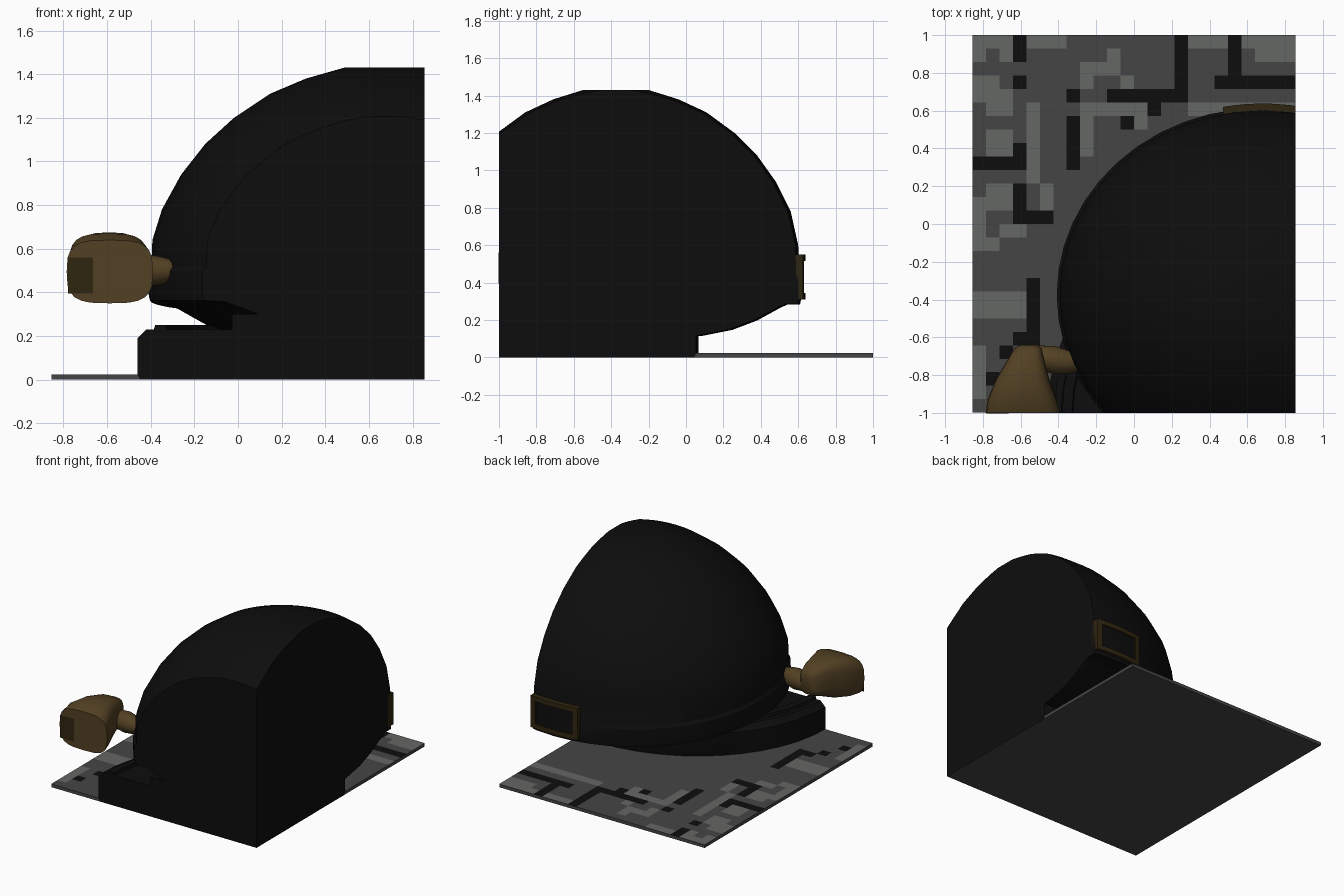
import bpy, bmesh, math
from mathutils import Vector

if "Cube" in bpy.data.objects:
    bpy.data.objects.remove(bpy.data.objects["Cube"])

X1, CX, CY = 0.855, 0.68, -0.375


def mat(name, c):
    m = bpy.data.materials.new(name)
    m.diffuse_color = (*c, 1)
    m.use_nodes = True
    m.node_tree.nodes["Principled BSDF"].inputs["Base Color"].default_value = m.diffuse_color
    return m


BLACK = mat("shell black", (0.004, 0.004, 0.004))
GREY = mat("mid grey", (0.06, 0.06, 0.06))
LIGHT = mat("light grey", (0.13, 0.135, 0.125))
BROWN = mat("tan brown", (0.085, 0.052, 0.017))
DARK = mat("dark brown", (0.03, 0.019, 0.005))


def finish(name, bm, mats, smooth=None, normals=True):
    if normals:
        bmesh.ops.recalc_face_normals(bm, faces=bm.faces)
    me = bpy.data.meshes.new(name)
    bm.to_mesh(me)
    bm.free()
    ob = bpy.data.objects.new(name, me)
    bpy.context.collection.objects.link(ob)
    for m in mats:
        me.materials.append(m)
    if smooth:
        bpy.ops.object.select_all(action='DESELECT')
        ob.select_set(True)
        bpy.context.view_layer.objects.active = ob
        bpy.ops.object.shade_smooth_by_angle(angle=math.radians(smooth))
    return ob


def loft(bm, rings):
    """Skin closed rings of points and cap both ends."""
    vs = [[bm.verts.new(p) for p in r] for r in rings]
    n = len(vs[0])
    for a, b in zip(vs, vs[1:]):
        for i in range(n):
            j = (i + 1) % n
            bm.faces.new((a[i], a[j], b[j], b[i]))
    bm.faces.new(vs[0])
    bm.faces.new(vs[-1])


def turned(name, profile, cx, cy, sx, sy, tilt=0.0, n=48):
    """Elliptical turned solid, sliced flat on the right and front."""
    rings = []
    for r, z in profile:
        ring = []
        for i in range(n):
            a = 2 * math.pi * i / n
            x, y = cx + r * sx * math.cos(a), cy + r * sy * math.sin(a)
            fade = max(0, min(1, (0.75 - z) / 0.3))
            ring.append((x, y, z + tilt * fade * (0.6 - max(y, cy))))
        rings.append(ring)
    bm = bmesh.new()
    loft(bm, rings)
    bmesh.ops.recalc_face_normals(bm, faces=bm.faces)
    for co, no in (((X1, 0, 0), (1, 0, 0)), ((0, -1, 0), (0, -1, 0))):
        geom = bm.verts[:] + bm.edges[:] + bm.faces[:]
        cut = bmesh.ops.bisect_plane(bm, geom=geom, plane_co=co, plane_no=no,
                                     clear_outer=True)["geom_cut"]
        edges = [e for e in cut if isinstance(e, bmesh.types.BMEdge)]
        bmesh.ops.edgeloop_fill(bm, edges=edges)
    return finish(name, bm, [BLACK], 30)


def box(bm, lo, hi):
    lo, hi = Vector(lo), Vector(hi)
    vs = bmesh.ops.create_cube(bm, size=1)["verts"]
    for v in vs:
        v.co = (lo + hi) / 2 + v.co * (hi - lo)


# Helmet shell with rim and undercut
turned("helmet_shell", [
    (0.3, 0.05), (0.465, 0.075), (0.625, 0.12), (0.755, 0.18), (0.875, 0.255),
    (0.92, 0.28), (0.985, 0.285), (0.99, 0.31), (0.99, 0.42), (0.978, 0.44),
    (0.975, 0.6), (0.935, 0.78), (0.855, 0.94), (0.755, 1.08), (0.635, 1.2),
    (0.485, 1.31), (0.335, 1.38), (0.175, 1.43)], CX, CY, 1.1, 1.0, 0.08)

# Collar the helmet rests on
turned("collar", [
    (0.99, 0.001), (1, 0.02), (1, 0.19), (0.965, 0.23), (0.935, 0.23),
    (0.93, 0.25), (0.885, 0.25), (0.88, 0.23), (0.62, 0.23), (0.62, 0.3),
    (0.1, 0.3)], CX, -1.003, 1.14, 1.07)

# Ground plate
bm = bmesh.new()
box(bm, (-X1, -0.999, 0), (X1 - 0.001, 1, 0.024))
finish("ground_plate", bm, [GREY])

# Pixel pattern on the plate: (column, row, width, height), rows from the back
black = [(3, 0, 1, 2), (3, 3, 1, 1), (15, 0, 1, 5), (19, 0, 1, 3), (18, 3, 6, 1),
         (10, 4, 6, 1), (7, 4, 1, 1), (7, 6, 1, 4), (13, 5, 1, 1), (11, 6, 1, 1),
         (3, 8, 1, 2), (0, 9, 3, 1), (3, 11, 1, 3), (4, 13, 2, 1), (4, 18, 1, 5),
         (3, 22, 1, 1), (2, 23, 1, 1), (1, 25, 1, 1)]
light = [(0, 0, 3, 1), (2, 1, 1, 1), (4, 0, 3, 1), (0, 1, 1, 1), (8, 2, 3, 1),
         (8, 3, 1, 1), (10, 1, 1, 1), (11, 3, 1, 1), (16, 0, 3, 1), (20, 0, 4, 1),
         (21, 1, 3, 1), (0, 3, 2, 2), (2, 4, 1, 1), (4, 5, 1, 6), (1, 5, 2, 1),
         (1, 7, 2, 2), (8, 5, 5, 1), (8, 6, 1, 3), (12, 6, 1, 1), (16, 5, 8, 1),
         (1, 11, 2, 2), (0, 12, 1, 3), (5, 11, 1, 2), (0, 15, 2, 1), (2, 14, 2, 1),
         (0, 19, 4, 2), (0, 23, 1, 4)]
bm = bmesh.new()
bmesh.ops.create_grid(bm, x_segments=24, y_segments=28, size=1)
for v in bm.verts:
    v.co = (v.co.x * (X1 - 0.0005), v.co.y * 0.9995 + 0.0005, 0.025)
for f in bm.faces:
    c = f.calc_center_median()
    col, row = int((c.x + X1) / (2 * X1) * 24), int((1 - c.y) / 2 * 28)
    for idx, rects in ((2, light), (1, black)):
        if any(x <= col < x + w and y <= row < y + h for x, y, w, h in rects):
            f.material_index = idx
    if f.normal.z < 0:
        f.normal_flip()
finish("plate_pattern", bm, [GREY, BLACK, LIGHT], normals=False)

# Side lamp: rounded sections narrowing toward the back
rings = []
for y, x0, x1, z0, z1 in [(-1, -.785, -.39, .35, .64), (-.93, -.775, -.41, .355, .67),
                          (-.82, -.73, -.45, .38, .675), (-.72, -.67, -.475, .42, .66),
                          (-.66, -.635, -.49, .44, .63), (-.64, -.6, -.51, .48, .59)]:
    ring = []
    for i in range(24):
        a = 2 * math.pi * i / 24
        c, s = math.cos(a), math.sin(a)
        ring.append(((x0 + x1) / 2 + (x1 - x0) / 2 * math.copysign(abs(c) ** .6, c), y,
                     (z0 + z1) / 2 + (z1 - z0) / 2 * math.copysign(abs(s) ** .6, s)))
    rings.append(ring)
bm = bmesh.new()
loft(bm, rings)
finish("lamp_body", bm, [BROWN], 40)

# Dark panel on the lamp face
bm = bmesh.new()
box(bm, (-.78, -1.002, .395), (-.665, -.996, .56))
finish("lamp_panel", bm, [DARK])

# Arm joining the lamp to the shell
bm = bmesh.new()
loft(bm, [[(x, y + r * math.cos(i * math.pi / 8), .5 + r * math.sin(i * math.pi / 8))
           for i in range(16)]
          for x, y, r in ((-.57, -.71, .07), (-.46, -.715, .07), (-.42, -.72, .075),
                          (-.36, -.73, .065), (-.3, -.73, .05))])
finish("lamp_arm", bm, [BROWN], 40)


# Buckle at the back: curved bars following the shell
def curved_bar(bm, x0, x1, z0, z1, out):
    rings = []
    for i in range(7):
        x = x0 + (x1 - x0) * i / 6
        y = CY + 0.98 * math.sqrt(1 - ((x - CX) / 1.08) ** 2)
        rings.append([(x, y - .03, z0), (x, y + out, z0), (x, y + out, z1), (x, y - .03, z1)])
    loft(bm, rings)


bm = bmesh.new()
for x0, x1, z0, z1 in ((.47, X1, .31, .345), (.47, X1, .515, .55),
                       (.47, .51, .345, .515), (.815, X1, .345, .515)):
    curved_bar(bm, x0, x1, z0, z1, 0.033)
finish("buckle_frame", bm, [DARK])
bm = bmesh.new()
curved_bar(bm, .51, .815, .345, .515, 0.022)
finish("buckle_centre", bm, [BLACK])
